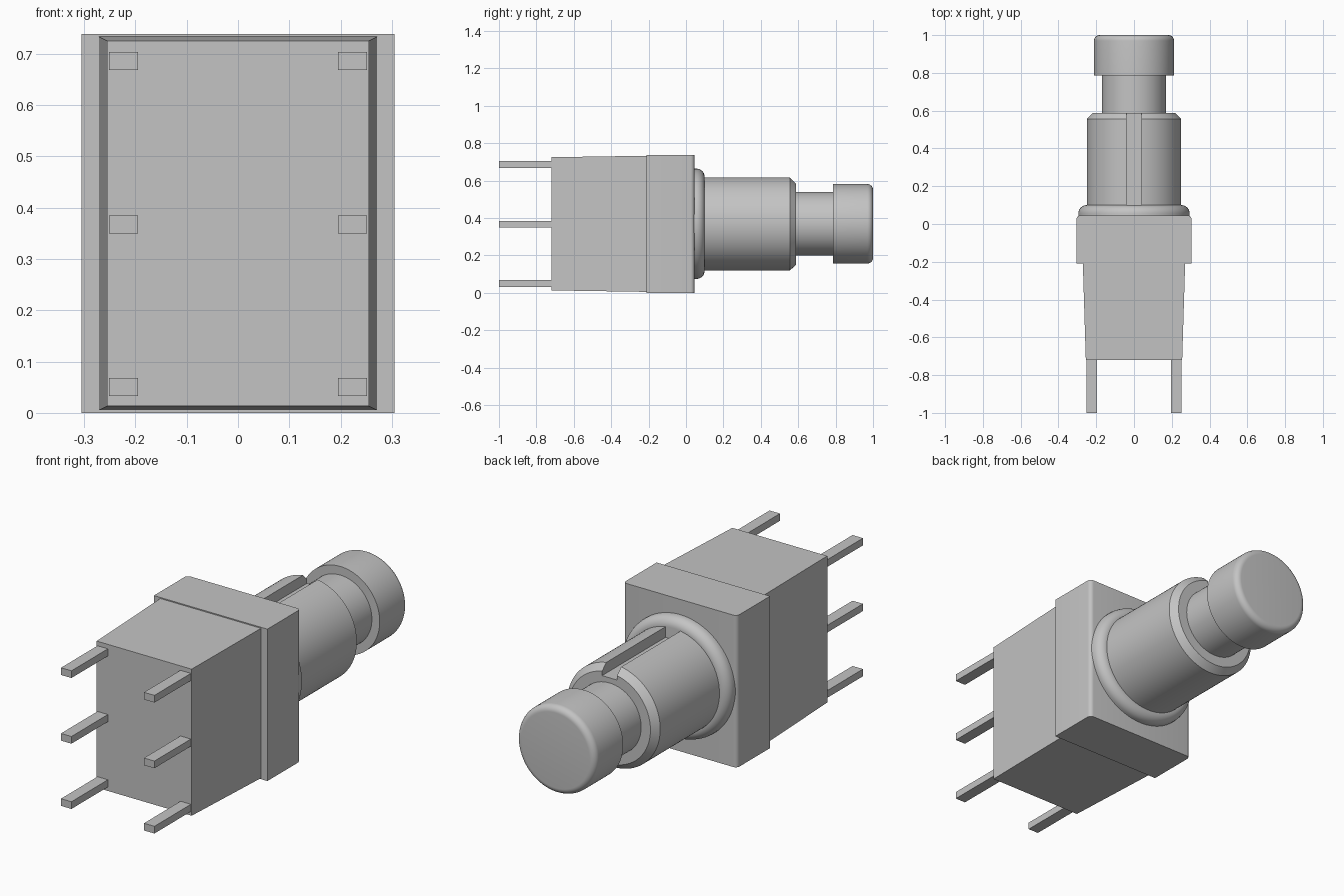
import bpy, bmesh, math

cube = bpy.data.objects.get("Cube")
if cube:
    bpy.data.objects.remove(cube, do_unlink=True)

MID = 0.369  # height of the main axis

grey = bpy.data.materials.new("plain_grey")
grey.use_nodes = True
colour = (0.55, 0.55, 0.55, 1)
grey.diffuse_color = colour
grey.node_tree.nodes["Principled BSDF"].inputs["Base Color"].default_value = colour


def finish(name, bm, smooth=False):
    bmesh.ops.recalc_face_normals(bm, faces=bm.faces)
    mesh = bpy.data.meshes.new(name)
    bm.to_mesh(mesh)
    bm.free()
    mesh.materials.append(grey)
    obj = bpy.data.objects.new(name, mesh)
    bpy.context.collection.objects.link(obj)
    if smooth:
        smooth_shade(obj)
    return obj


def smooth_shade(obj):
    bpy.ops.object.select_all(action='DESELECT')
    obj.select_set(True)
    bpy.context.view_layer.objects.active = obj
    bpy.ops.object.shade_smooth_by_angle(angle=math.radians(30))


def loft(rings):
    """Closed solid through a list of equal-length point rings."""
    bm = bmesh.new()
    loops = [[bm.verts.new(p) for p in ring] for ring in rings]
    n = len(loops[0])
    for a, b in zip(loops, loops[1:]):
        for i in range(n):
            j = (i + 1) % n
            bm.faces.new((a[i], a[j], b[j], b[i]))
    bm.faces.new(loops[0])
    bm.faces.new(loops[-1])
    return bm


def rect(x, hz, y, cx=0, cz=MID):
    return [(cx + sx * x, y, cz + sz * hz)
            for sx, sz in ((-1, -1), (1, -1), (1, 1), (-1, 1))]


def turned(name, profile, smooth=True, sides=96):
    """Solid of revolution about the y axis from (radius, y) pairs."""
    turns = [2 * math.pi * i / sides for i in range(sides)]
    rings = [[(r * math.cos(t), y, MID + r * math.sin(t)) for t in turns]
             for r, y in profile]
    return finish(name, loft(rings), smooth)


def rounded_end(radius, y_end, fillet, steps=8):
    arc = [math.pi / 2 * i / steps for i in range(steps + 1)]
    return [(radius - fillet + fillet * math.cos(a),
             y_end - fillet + fillet * math.sin(a)) for a in arc]


# Tapered rear body
finish("tapered_body", loft([rect(0.255, 0.356, -0.72), rect(0.271, 0.364, -0.2)]))

# Housing block with softened upright edges beside the collar
bm = loft([rect(0.305, 0.369, -0.21), rect(0.305, 0.369, 0.045)])
upright = [e for e in bm.edges
           if all(v.co.y > 0 for v in e.verts)
           and abs(e.verts[0].co.z - e.verts[1].co.z) > 0.1]
bmesh.ops.bevel(bm, geom=upright, offset=0.02, segments=5, profile=0.5, affect='EDGES')
finish("housing_block", bm, True)

# Rounded collar
turned("collar", [(0.295, 0.0)] + rounded_end(0.295, 0.1, 0.045))

# Bushing with chamfered rim and keyway along the top
bushing = turned("bushing", [(0.25, 0.05), (0.25, 0.555), (0.22, 0.587)], False)
cutter = finish("keyway_cutter", loft([rect(0.04, 0.1, 0.07, cz=MID + 0.295),
                                       rect(0.04, 0.1, 0.7, cz=MID + 0.295)]))
cutter.hide_render = True
bpy.context.view_layer.objects.active = bushing
cut = bushing.modifiers.new("keyway", 'BOOLEAN')
cut.operation = 'DIFFERENCE'
cut.solver = 'EXACT'
cut.object = cutter
bpy.ops.object.modifier_apply(modifier=cut.name)
bpy.data.objects.remove(cutter, do_unlink=True)
smooth_shade(bushing)

# Plunger stem and button cap
turned("plunger", [(0.17, 0.5), (0.17, 0.8)])
turned("button_cap", [(0.212, 0.785)] + rounded_end(0.212, 1.0, 0.03))

# Two columns of three terminal pins
for side, x in (("right", -0.223), ("left", 0.223)):
    for row, z in (("lower", 0.05), ("middle", MID - 0.002), ("upper", 0.686)):
        finish(f"{side}_{row}_pin", loft([rect(0.028, 0.0175, -1.0, x, z),
                                          rect(0.028, 0.0175, -0.7, x, z)]))
